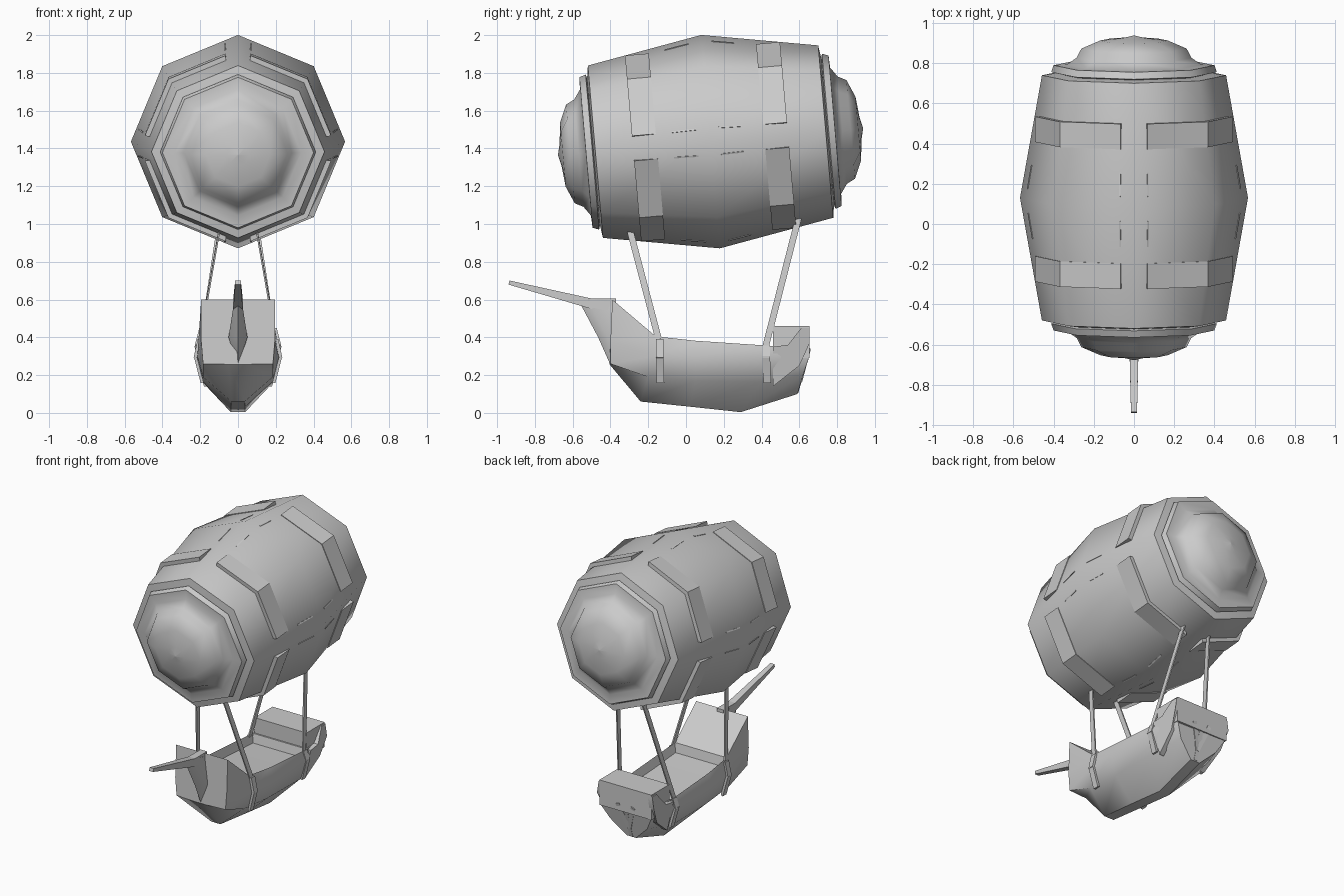
import bpy, bmesh, math
from mathutils import Vector, Matrix

if "Cube" in bpy.data.objects:
    bpy.data.objects.remove(bpy.data.objects["Cube"])

# Balloon frame: long axis along local y, nose tipped down 5 degrees
TILT = Matrix.Translation((0, 0.13, 1.436)) @ Matrix.Rotation(math.radians(5), 4, 'X')


def finish(name, bm, angle=30):
    bmesh.ops.recalc_face_normals(bm, faces=bm.faces)
    me = bpy.data.meshes.new(name)
    bm.to_mesh(me)
    bm.free()
    ob = bpy.data.objects.new(name, me)
    bpy.context.collection.objects.link(ob)
    bpy.ops.object.select_all(action='DESELECT')
    ob.select_set(True)
    bpy.context.view_layer.objects.active = ob
    bpy.ops.object.shade_smooth_by_angle(angle=math.radians(angle))
    return ob


def loft(bm, rings, closed=True):
    """Skin a list of equal-length closed rings and cap both ends."""
    vs = [[bm.verts.new(p) for p in r] for r in rings]
    n = len(vs[0])
    faces = []
    for a, b in zip(vs, vs[1:]):
        for i in range(n):
            j = (i + 1) % n
            faces.append(bm.faces.new((a[i], a[j], b[j], b[i])))
    if closed:
        bm.faces.new(vs[0])
        bm.faces.new(vs[-1])
    return faces


def beam(bm, p, q, side, w0, t0, w1=None, t1=None):
    """Tapered bar from p to q; t is measured along side, w across it."""
    p, q = Vector(p), Vector(q)
    d = (q - p).normalized()
    u = Vector(side)
    u = (u - d * u.dot(d)).normalized()
    v = d.cross(u)
    rings = []
    for c, w, t in ((p, w0, t0), (q, w1 or w0, t1 or t0)):
        rings.append([c + u * t * a / 2 + v * w * b / 2
                      for a, b in ((-1, -1), (1, -1), (1, 1), (-1, 1))])
    loft(bm, rings)


def octa(r, s, k):
    a = k * math.pi / 4
    return Vector((r * math.cos(a), s, r * math.sin(a)))


# Balloon: octagonal barrel with raised rims and domed ends
half = [(0.0, 0.567), (0.612, 0.458), (0.622, 0.39), (0.628, 0.412), (0.662, 0.40),
        (0.665, 0.335), (0.70, 0.285), (0.745, 0.262), (0.785, 0.17), (0.797, 0.06), (0.81, 0.004)]
profile = [(-s, r) for s, r in reversed(half[1:])] + half
bm = bmesh.new()
loft(bm, [[TILT @ octa(r, s, k) for k in range(8)] for s, r in profile])
finish("balloon", bm, 46)

# Bands: four bent plates around each end of the barrel, with gaps at the corners
bm = bmesh.new()
GAP = 0.18
for sgn in (-1, 1):
    for k in (0, 2, 4, 6):
        rings = []
        for k0, k1, t in ((k, k + 1, GAP), (k + 1, k + 1, 0), (k + 2, k + 1, GAP)):
            ring = []
            for r, s in ((0.521, 0.285), (0.521, 0.412), (0.47, 0.412), (0.47, 0.285)):
                ring.append(TILT @ octa(r, sgn * s, k0).lerp(octa(r, sgn * s, k1), t))
            rings.append(ring)
        loft(bm, rings)
finish("balloon_bands", bm)

# Seams: short slivers running lengthwise between the bands
bm = bmesh.new()
for k in (0, 2, 4, 6):
    for d in (-1, 1):
        for s0, s1 in ((-0.2, -0.07), (0.05, 0.17)):
            pts = []
            for s in (s0, s1):
                r = 0.567 - 0.178 * abs(s)
                pts.append(TILT @ octa(r, s, k).lerp(octa(r, s, k + d), GAP))
            out = TILT.to_3x3() @ octa(1, 0, k + d * 0.5)
            beam(bm, pts[0], pts[1], out, 0.008, 0.006)
finish("balloon_seams", bm)

# Hull: half sections listed keel, chine, side, rim from bow to stern
sections = [
    [(0.05, -0.405, 0.257), (0.185, -0.40, 0.26), (0.195, -0.40, 0.38), (0.195, -0.39, 0.60)],
    [(0.035, -0.24, 0.06), (0.185, -0.20, 0.19), (0.215, -0.17, 0.30), (0.195, -0.16, 0.405)],
    [(0.038, 0.02, 0.033), (0.19, 0.05, 0.17), (0.232, 0.05, 0.30), (0.205, 0.05, 0.382)],
    [(0.038, 0.29, 0.004), (0.19, 0.40, 0.165), (0.23, 0.42, 0.30), (0.205, 0.45, 0.355)],
    [(0.035, 0.59, 0.10), (0.14, 0.62, 0.20), (0.19, 0.65, 0.29), (0.195, 0.655, 0.36)],
]
bm = bmesh.new()
rings = [h + [(-x, y, z) for x, y, z in reversed(h)] for h in sections]
faces = loft(bm, rings)
# Sunken deck between bow ramp and stern block
deck = [faces[8 + 3], faces[16 + 3]]
bmesh.ops.recalc_face_normals(bm, faces=bm.faces)
bmesh.ops.inset_region(bm, faces=deck, thickness=0.018, depth=0)
bmesh.ops.translate(bm, verts=list({v for f in deck for v in f.verts}), vec=(0, 0, -0.06))
finish("hull", bm, 35)

# Stern block
bm = bmesh.new()
loft(bm, [[(x, 0.46, 0.29), (x, 0.46, 0.46), (x, 0.655, 0.46), (x, 0.655, 0.29)]
          for x in (-0.197, 0.197)])
finish("stern_block", bm)

# Prow: wedge under the bowsprit, diamond-shaped from the front
bm = bmesh.new()
loft(bm, [[(-w, -0.37, z), (-w, y + 0.05, z), (0, y, z), (w, y + 0.05, z), (w, -0.37, z)]
          for w, y, z in ((0.008, -0.405, 0.265), (0.05, -0.465, 0.40),
                          (0.025, -0.55, 0.56), (0.025, -0.57, 0.605))])
finish("prow", bm, 40)

# Bowsprit
bm = bmesh.new()
beam(bm, (0, -0.41, 0.555), (0, -0.937, 0.69), (1, 0, 0), 0.06, 0.055, 0.022, 0.03)
finish("bowsprit", bm)

# Ropes and the straps that carry them down the hull, mirrored left and right
ropes, straps, plates = bmesh.new(), bmesh.new(), bmesh.new()
for m in (-1, 1):
    beam(ropes, (m * 0.10, -0.295, 0.96), (m * 0.20, -0.145, 0.39), (1, 0, 0), 0.034, 0.009)
    beam(ropes, (m * 0.10, 0.595, 1.03), (m * 0.205, 0.42, 0.345), (1, 0, 0), 0.034, 0.009)
    for y, zt in ((-0.14, 0.39), (0.425, 0.355)):
        beam(straps, (m * 0.204, y, zt), (m * 0.226, y, 0.29), (1, 0, 0), 0.04, 0.018)
        beam(straps, (m * 0.226, y, 0.30), (m * 0.19, y + 0.005, 0.16), (1, 0, 0), 0.04, 0.016)
    # Side plates beside the stern block
    outline = [(0.46, 0.14, 0.18), (0.46, 0.35, 0.23), (0.54, 0.36, 0.228),
               (0.61, 0.45, 0.205), (0.655, 0.45, 0.203), (0.655, 0.37, 0.215), (0.60, 0.25, 0.20)]
    loft(plates, [[(m * (x - d), y, z) for y, z, x in outline] for d in (0, 0.035)])
finish("ropes", ropes)
finish("hull_straps", straps)
finish("stern_side_plates", plates)

# Rudder: small forked fin under the stern block
bm = bmesh.new()
for m in (-1, 1):
    beam(bm, (0, 0.60, 0.17), (m * 0.06, 0.645, 0.34), (0, 1, 0), 0.03, 0.03)
beam(bm, (0, 0.58, 0.11), (0, 0.635, 0.30), (0, 1, 0), 0.025, 0.03)
finish("rudder", bm)
